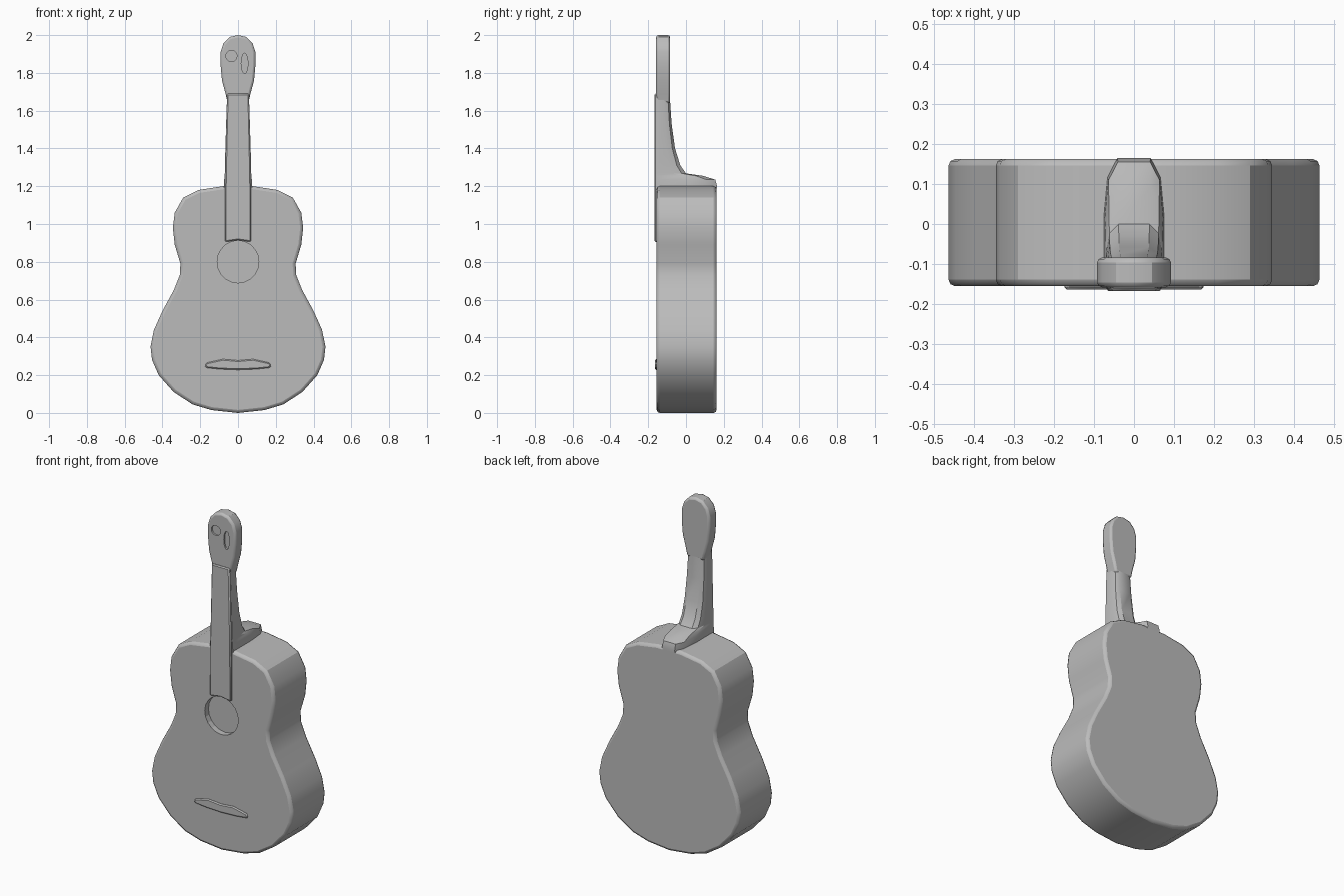
import bpy, bmesh, math

if "Cube" in bpy.data.objects:
    bpy.data.objects.remove(bpy.data.objects["Cube"])

grey = bpy.data.materials.new("plain grey")
grey.use_nodes = True
grey.diffuse_color = (0.5, 0.5, 0.5, 1)
grey.node_tree.nodes["Principled BSDF"].inputs["Base Color"].default_value = (0.5, 0.5, 0.5, 1)


def finish(name, bm):
    bmesh.ops.recalc_face_normals(bm, faces=bm.faces)
    mesh = bpy.data.meshes.new(name)
    bm.to_mesh(mesh)
    bm.free()
    mesh.materials.append(grey)
    obj = bpy.data.objects.new(name, mesh)
    bpy.context.collection.objects.link(obj)
    return obj


def mirrored(half):
    """Close a right-hand outline, listed bottom to top, across x = 0."""
    return half + [(-x, z) for x, z in reversed(half) if x > 0]


def slab(name, outline, front, back):
    """Extrude an x-z outline from front to back."""
    bm = bmesh.new()
    face = bm.faces.new([bm.verts.new((x, front, z)) for x, z in outline])
    new = bmesh.ops.extrude_face_region(bm, geom=[face])["geom"]
    verts = [v for v in new if isinstance(v, bmesh.types.BMVert)]
    bmesh.ops.translate(bm, verts=verts, vec=(0, back - front, 0))
    return finish(name, bm)


def soften(obj, width, segments=2):
    mod = obj.modifiers.new("soft edges", "BEVEL")
    mod.width = width
    mod.segments = segments
    mod.limit_method = "ANGLE"
    mod.angle_limit = math.radians(50)


def carve(obj, cutter):
    cutter.hide_render = True
    cutter.hide_viewport = True
    cutter.display_type = "WIRE"
    mod = obj.modifiers.new("recess", "BOOLEAN")
    mod.operation = "DIFFERENCE"
    mod.solver = "EXACT"
    mod.object = cutter


def ellipse(cx, cz, rx, rz, count=20):
    turns = [2 * math.pi * i / count for i in range(count)]
    return [(cx + rx * math.cos(t), cz + rz * math.sin(t)) for t in turns]


# Waisted body with a shallow sound hole
body = slab("body", mirrored([
    (0, 0), (0.14, 0.015), (0.24, 0.045), (0.34, 0.11), (0.42, 0.2), (0.455, 0.28),
    (0.463, 0.35), (0.445, 0.44), (0.40, 0.54), (0.34, 0.65), (0.308, 0.73),
    (0.305, 0.79), (0.335, 0.89), (0.345, 0.98), (0.335, 1.06), (0.29, 1.14),
    (0.21, 1.18), (0.08, 1.2), (0, 1.2)]), -0.155, 0.162)
soften(body, 0.016)
carve(body, slab("sound_hole_cutter", ellipse(0, 0.8, 0.11, 0.112), -0.2, -0.12))

# Neck flaring into the heel: height, half width, back depth
bm = bmesh.new()
rings = []
for z, w, back in [(1.12, 0.075, 0.15), (1.2, 0.075, 0.165), (1.235, 0.073, 0.155),
                   (1.255, 0.071, 0.09), (1.268, 0.07, 0), (1.31, 0.069, -0.03),
                   (1.4, 0.067, -0.058), (1.53, 0.063, -0.076), (1.68, 0.058, -0.086)]:
    front = -0.155
    side = front + (back - front) * 0.55
    half = [(w, front), (w, side), (w * 0.88, (side + 2 * back) / 3), (w * 0.55, back)]
    ring = half + [(-x, y) for x, y in reversed(half)]
    rings.append([bm.verts.new((x, y, z)) for x, y in ring])
for low, high in zip(rings, rings[1:]):
    for i in range(len(low)):
        j = (i + 1) % len(low)
        bm.faces.new((low[i], low[j], high[j], high[i]))
bm.faces.new(rings[0])
bm.faces.new(rings[-1])
neck = finish("neck", bm)

# Fingerboard ending at the sound hole
fingerboard = slab("fingerboard", mirrored([
    (0, 0.915), (0.07, 0.905), (0.068, 1.25), (0.058, 1.69), (0, 1.69)]), -0.167, -0.14)
soften(fingerboard, 0.006, 1)

# Paddle headstock with two shallow dents
headstock = slab("headstock", mirrored([
    (0, 1.64), (0.055, 1.64), (0.066, 1.69), (0.085, 1.76), (0.092, 1.84),
    (0.092, 1.91), (0.078, 1.955), (0.045, 1.99), (0, 2)]), -0.158, -0.084)
soften(headstock, 0.012)
for label, cx, cz, rx, rz in [("right", -0.035, 1.89, 0.03, 0.03),
                              ("left", 0.035, 1.85, 0.018, 0.055)]:
    carve(headstock, slab(label + "_dent_cutter", ellipse(cx, cz, rx, rz, 12), -0.2, -0.148))

# Low bridge bar
bridge = slab("bridge", mirrored([
    (0, 0.228), (0.1, 0.232), (0.175, 0.24), (0.17, 0.265), (0.08, 0.285), (0, 0.278)]),
    -0.164, -0.15)
soften(bridge, 0.006, 1)

# Smooth shading with crisp edges
for obj in bpy.context.view_layer.objects:
    obj.select_set(False)
for obj in (body, neck, fingerboard, headstock, bridge):
    obj.select_set(True)
bpy.context.view_layer.objects.active = body
bpy.ops.object.shade_smooth_by_angle(angle=math.radians(30))
